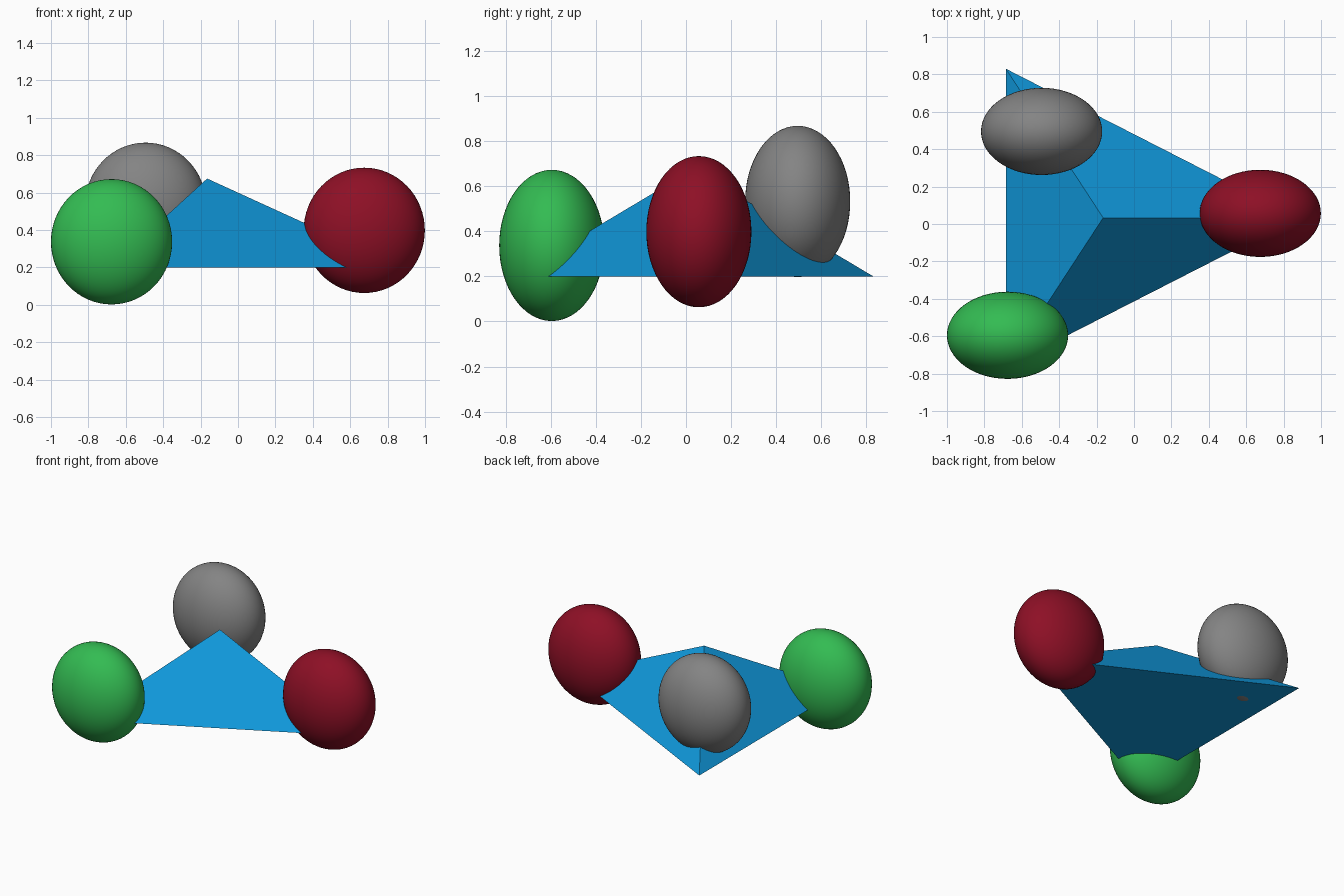
import bpy

if "Cube" in bpy.data.objects:
    bpy.data.objects.remove(bpy.data.objects["Cube"])


def material(name, rgb):
    mat = bpy.data.materials.new(name)
    mat.diffuse_color = (*rgb, 1.0)
    mat.use_nodes = True
    mat.node_tree.nodes["Principled BSDF"].inputs["Base Color"].default_value = mat.diffuse_color
    return mat


# Three identical egg-shaped balls, overlapping the pyramid's corners
def ball(name, location, mat):
    bpy.ops.mesh.primitive_uv_sphere_add(segments=64, ring_count=32, radius=1, location=location)
    obj = bpy.context.object
    obj.name = name
    obj.scale = (0.324, 0.233, 0.335)
    bpy.ops.object.shade_smooth()
    obj.data.materials.append(mat)


ball("green_ball", (-0.676, -0.595, 0.337), material("green", (0.033, 0.50, 0.085)))
ball("red_ball", (0.675, 0.057, 0.398), material("dark red", (0.27, 0.005, 0.019)))
ball("grey_ball", (-0.494, 0.495, 0.532), material("grey", (0.23, 0.23, 0.23)))

# Three-sided pyramid with a flat base, one corner pointing along +x
base_z, apex_z, cx, cy, r, half_y = 0.20, 0.675, -0.165, 0.033, 1.04, 0.797
verts = [(cx + r, cy, base_z), (cx - r / 2, cy + half_y, base_z),
         (cx - r / 2, cy - half_y, base_z), (cx, cy, apex_z)]
mesh = bpy.data.meshes.new("pyramid")
mesh.from_pydata(verts, [], [(0, 2, 1), (0, 1, 3), (1, 2, 3), (2, 0, 3)])
mesh.materials.append(material("blue", (0.005, 0.31, 0.70)))
bpy.context.collection.objects.link(bpy.data.objects.new("pyramid", mesh))
